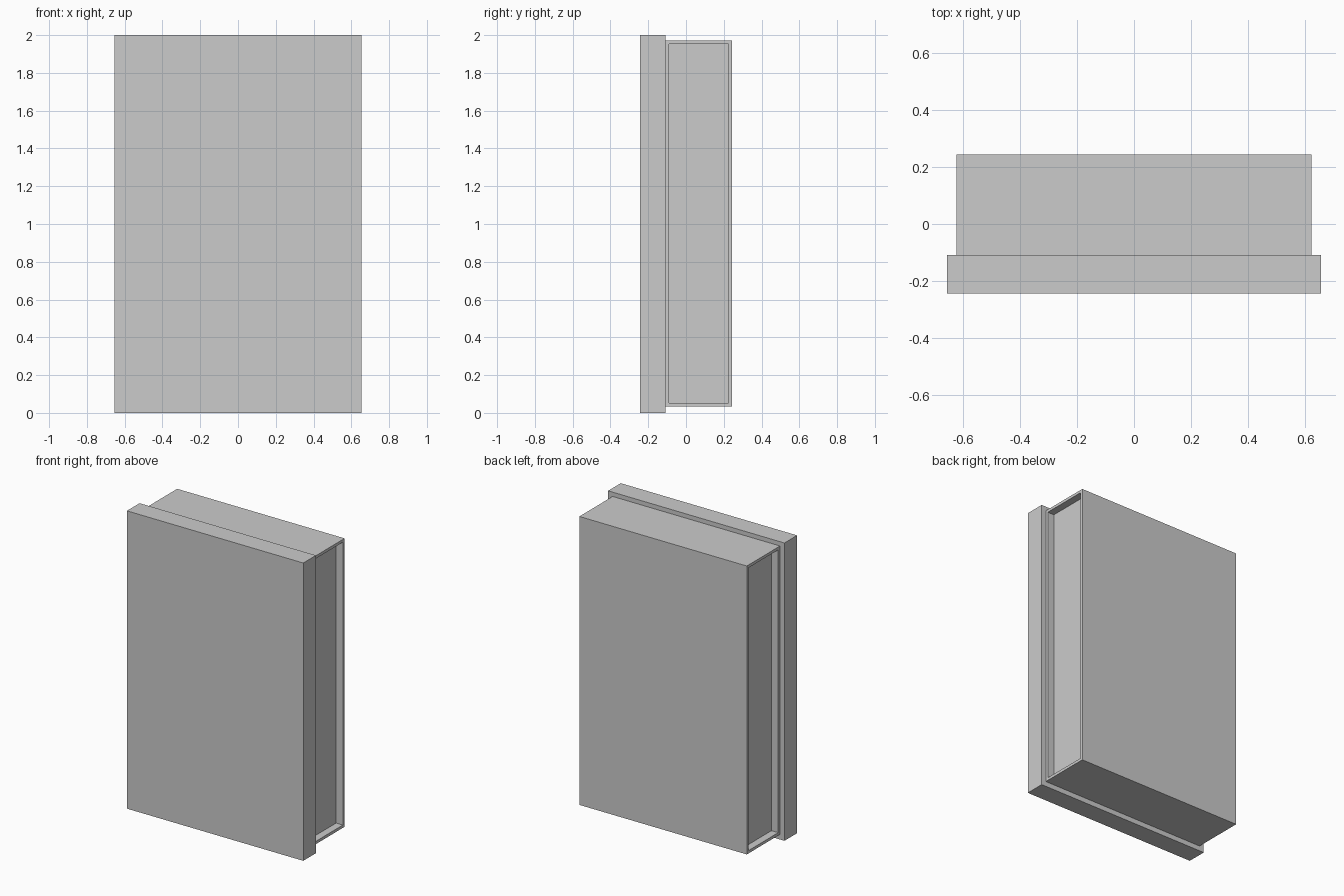
import bpy, bmesh
from mathutils import Vector

if "Cube" in bpy.data.objects:
    bpy.data.objects.remove(bpy.data.objects["Cube"])


def box(name, lo, hi, rim=0.0, depth=0.0):
    """Box between two corners; optionally recess both x-facing sides."""
    lo, hi = Vector(lo), Vector(hi)
    bm = bmesh.new()
    bmesh.ops.create_cube(bm, size=1)
    for v in bm.verts:
        v.co = Vector([(l + h) / 2 + c * (h - l) for l, h, c in zip(lo, hi, v.co)])
    if depth:
        bm.normal_update()
        for face in [f for f in bm.faces if abs(f.normal.x) > 0.9]:
            side = 1 if face.normal.x > 0 else -1
            bmesh.ops.inset_region(bm, faces=[face], thickness=rim)
            # vertical-walled pocket behind the rim
            pocket = bmesh.ops.extrude_discrete_faces(bm, faces=[face])["faces"][0]
            bmesh.ops.translate(bm, verts=pocket.verts, vec=(-side * depth, 0, 0))
    bmesh.ops.recalc_face_normals(bm, faces=bm.faces)
    mesh = bpy.data.meshes.new(name)
    bm.to_mesh(mesh)
    bm.free()
    obj = bpy.data.objects.new(name, mesh)
    bpy.context.collection.objects.link(obj)
    return obj


# Wide front slab
box("front_panel", (-0.655, -0.243, 0), (0.655, -0.109, 2))

# Narrower rear body with a shallow pocket in each side
box("rear_body", (-0.622, -0.109, 0.034), (0.622, 0.243, 1.971), rim=0.027, depth=0.05)
